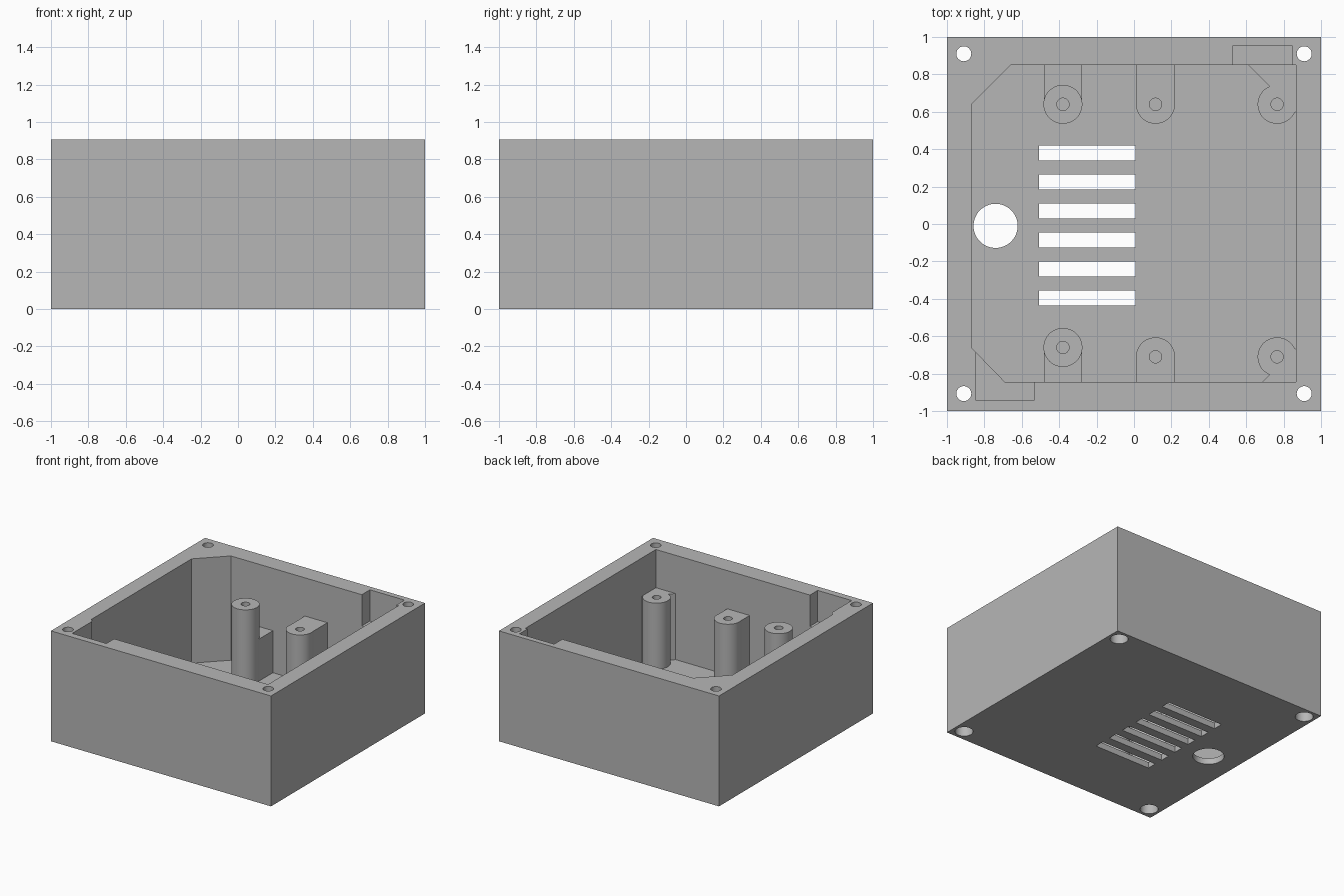
import bpy, bmesh, math

if "Cube" in bpy.data.objects:
    bpy.data.objects.remove(bpy.data.objects["Cube"], do_unlink=True)

HEIGHT, FLOOR = 0.907, 0.05
SINK = FLOOR - 0.02            # posts are rooted slightly into the floor
X_L, X_R, Y_F, Y_B = -0.87, 0.865, -0.845, 0.85   # inner wall faces

grey = bpy.data.materials.new("plain_grey")
grey.use_nodes = True
colour = (0.47, 0.47, 0.47, 1)
grey.diffuse_color = colour
grey.node_tree.nodes["Principled BSDF"].inputs["Base Color"].default_value = colour


def prism(name, points, z0, z1):
    """Extrude a flat outline (counter-clockwise) from z0 to z1."""
    bm = bmesh.new()
    base = bm.faces.new([bm.verts.new((x, y, z0)) for x, y in points])
    top = bmesh.ops.extrude_face_region(bm, geom=[base])["geom"]
    verts = [v for v in top if isinstance(v, bmesh.types.BMVert)]
    bmesh.ops.translate(bm, verts=verts, vec=(0, 0, z1 - z0))
    bmesh.ops.recalc_face_normals(bm, faces=bm.faces[:])
    mesh = bpy.data.meshes.new(name)
    bm.to_mesh(mesh)
    bm.free()
    mesh.materials.append(grey)
    obj = bpy.data.objects.new(name, mesh)
    bpy.context.collection.objects.link(obj)
    return obj


def box(name, x0, x1, y0, y1, z0, z1):
    return prism(name, [(x0, y0), (x1, y0), (x1, y1), (x0, y1)], z0, z1)


def cylinder(name, x, y, r, z0, z1, sides=48):
    angles = [math.tau * i / sides for i in range(sides)]
    return prism(name, [(x + r * math.cos(a), y + r * math.sin(a)) for a in angles], z0, z1)


def combine(obj, others, operation):
    """Apply boolean operations in turn and discard the helper solids."""
    for other in others:
        mod = obj.modifiers.new("cut", "BOOLEAN")
        mod.operation, mod.solver, mod.object = operation, "EXACT", other
    graph = bpy.context.evaluated_depsgraph_get()
    mesh = bpy.data.meshes.new_from_object(obj.evaluated_get(graph))
    obj.modifiers.clear()
    obj.data = mesh
    for other in others:
        bpy.data.objects.remove(other, do_unlink=True)


# Open case: block with a cavity chamfered at two corners
case = box("case", -1, 1, -1, 1, 0, HEIGHT)
cavity = [(-0.69, Y_F), (X_R, Y_F), (X_R, Y_B), (-0.66, Y_B), (X_L, 0.64), (X_L, -0.66)]
cutters = [prism("cavity", cavity, FLOOR, 1.1)]

# Shallow notches in the rim at opposite corners
cutters.append(box("back_notch", 0.53, 0.845, 0.7, 0.955, 0.65, 1.1))
cutters.append(box("front_notch", -0.845, -0.535, -0.945, -0.6, 0.65, 1.1))

# Corner screw holes, counterbored from below
for x in (-0.91, 0.91):
    for y in (-0.907, 0.91):
        cutters.append(cylinder("screw_hole", x, y, 0.04, -0.1, 1.1))
        cutters.append(cylinder("counterbore", x, y, 0.068, -0.1, 0.1))

# Cable hole and vent slots through the floor
cutters.append(cylinder("cable_hole", -0.74, -0.01, 0.118, -0.1, 0.2, 64))
for i in range(6):
    y = 0.38 - 0.155 * i
    cutters.append(box("vent", -0.507, 0.008, y - 0.04, y + 0.04, -0.1, 0.2))
combine(case, cutters, "DIFFERENCE")

# Mounting posts, each tied to the wall and drilled from the top
parts = [case]
R = 0.104
for side, wall, sign, y_tall, y_rest in (("back", Y_B, 1, 0.64, 0.64),
                                         ("front", Y_F, -1, -0.66, -0.71)):
    for kind, x, y, top in (("tall", -0.38, y_tall, 0.667),
                            ("middle", 0.115, y_rest, 0.593),
                            ("corner", 0.765, y_rest, 0.593)):
        post = cylinder(f"{side}_{kind}_post", x, y, R, SINK, top)
        if kind == "corner":
            # Diagonal web filling the corner behind the post
            leg_x = x + y * sign + 0.055 - abs(wall)
            leg_y = x + y * sign + 0.055 - X_R
            web = prism("web", [(leg_x, wall), (X_R + 0.001, wall), (X_R + 0.001, sign * leg_y)],
                        SINK, top)
        else:
            web_top = 0.395 if kind == "tall" else top
            low, high = sorted((y, wall + 0.01 * sign))
            web = box("web", x - R + 0.002, x + R - 0.002, low, high, SINK, web_top)
        combine(post, [web], "UNION")
        combine(post, [cylinder("bore", x, y, 0.033, top - 0.3, top + 0.1, 32)], "DIFFERENCE")
        parts.append(post)

# Smooth the round walls, keep the corners sharp
bpy.ops.object.select_all(action="DESELECT")
for part in parts:
    part.select_set(True)
bpy.context.view_layer.objects.active = case
bpy.ops.object.shade_smooth_by_angle(angle=math.radians(30))
